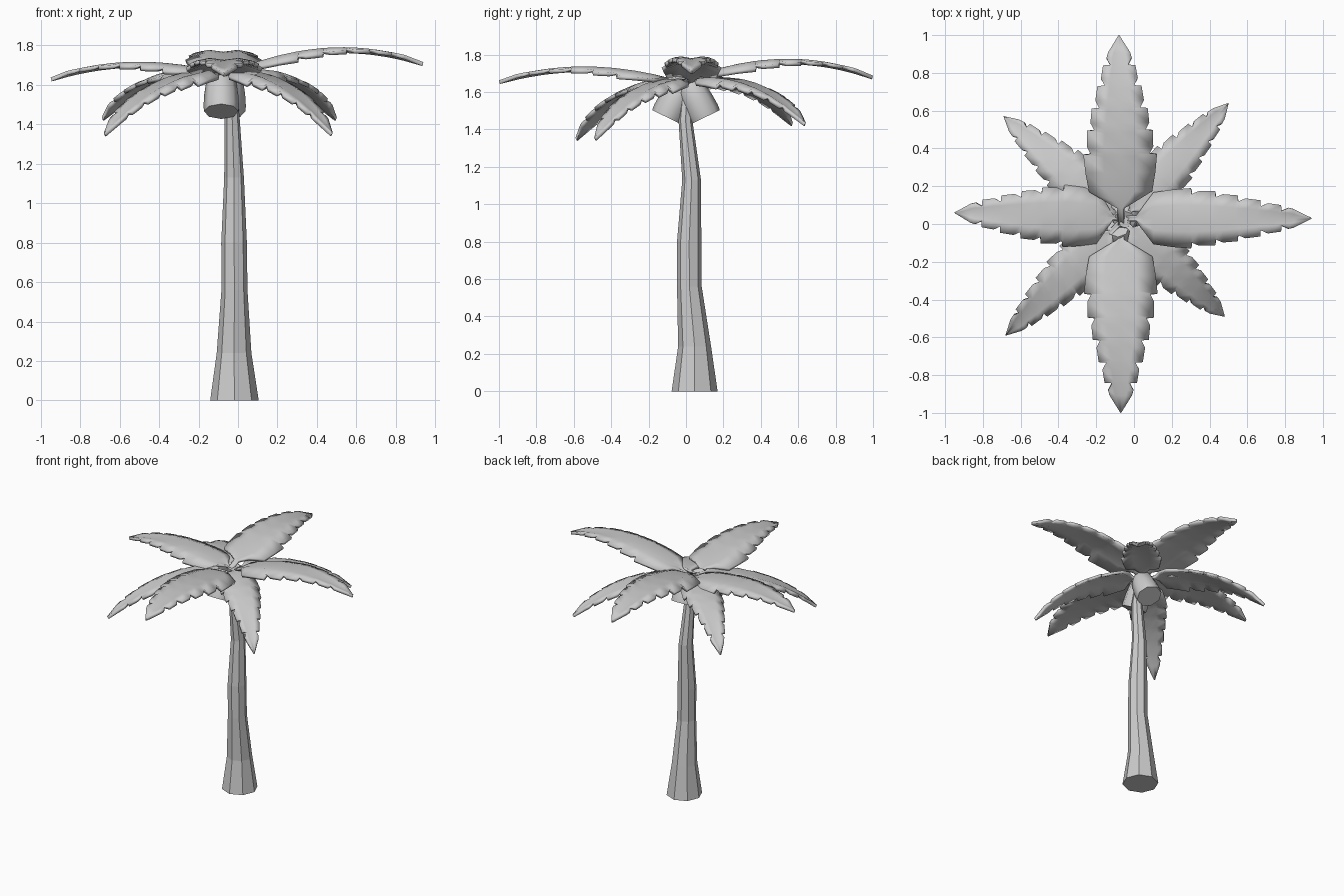
import bpy, math
from mathutils import Vector

if "Cube" in bpy.data.objects:
    bpy.data.objects.remove(bpy.data.objects["Cube"])


def make_object(name, verts, faces, smooth_angle=None):
    mesh = bpy.data.meshes.new(name)
    mesh.from_pydata(verts, [], faces)
    mesh.validate()
    ob = bpy.data.objects.new(name, mesh)
    bpy.context.collection.objects.link(ob)
    if smooth_angle:
        bpy.ops.object.select_all(action='DESELECT')
        ob.select_set(True)
        bpy.context.view_layer.objects.active = ob
        bpy.ops.object.shade_smooth_by_angle(angle=math.radians(smooth_angle))
    return ob


def loft(name, rings, sides, axis=(0, 0, 1), smooth_angle=None):
    """Capped tube through (centre, radius) rings, all perpendicular to axis."""
    rot = Vector((0, 0, 1)).rotation_difference(Vector(axis))
    verts, faces = [], []
    for centre, r in rings:
        for i in range(sides):
            a = 2 * math.pi * i / sides
            verts.append(Vector(centre) + rot @ Vector((r * math.cos(a), r * math.sin(a), 0)))
    for k in range(len(rings) - 1):
        for i in range(sides):
            j = (i + 1) % sides
            faces.append((k * sides + i, k * sides + j, (k + 1) * sides + j, (k + 1) * sides + i))
    faces.append(tuple(reversed(range(sides))))
    faces.append(tuple(range((len(rings) - 1) * sides, len(rings) * sides)))
    return make_object(name, verts, faces, smooth_angle)


# Trunk: bent, tapering octagon
loft("trunk", [
    ((-0.018, 0.046, 0.00), 0.123), ((-0.02, 0.046, 0.24), 0.088),
    ((-0.018, 0.018, 0.56), 0.066), ((-0.02, 0.017, 0.80), 0.065),
    ((-0.02, 0.030, 1.13), 0.05), ((-0.03, -0.003, 1.45), 0.037),
    ((-0.05, 0.01, 1.66), 0.03)], 8)

# Coconuts: blunt, flat-ended nuts hanging outward on either side of the trunk
for name, x, side in (("front_coconut", -0.085, -1), ("back_coconut", -0.05, 1)):
    top = Vector((x, side * 0.015, 1.645))
    axis = Vector((0, side * 0.44, -0.9)).normalized()
    profile = [(0.0, 0.06), (0.03, 0.076), (0.1, 0.086), (0.17, 0.09), (0.2, 0.087)]
    loft(name, [(top + axis * d, r) for d, r in profile], 8, axis, 50)

# Leaf outline as (midrib s, inner width, edge s, edge width)
outline = [(s, w, s, w) for s, w in
           ((-0.12, 0.08), (-0.01, 0.08), (0.03, 0.4), (0.09, 0.86), (0.2, 0.95))]
# Teeth: forward-pointing tip, a cut back toward the midrib, then the next tooth
for s, w in ((0.29, 1.0), (0.43, 0.9), (0.56, 0.76), (0.69, 0.6), (0.81, 0.44)):
    outline += [(s, w, s + 0.015, w), (s + 0.02, w - 0.02, s + 0.018, w - 0.2),
                (s + 0.06, w - 0.05, s + 0.06, w - 0.1)]
outline += [(0.9, 0.3, 0.9, 0.3), (1.0, 0.01, 1.0, 0.01)]


def leaf(name, base, tip, heights, half_width):
    """Arched toothed leaf; heights are at base, middle and tip."""
    base, tip = Vector(base), Vector(tip)
    side = Vector((base.y - tip.y, tip.x - base.x)).normalized()
    z0, zm, z1 = heights
    verts, faces = [], []
    for s_mid, w_mid, s_edge, w_edge in outline:
        inner = 0.45 * w_mid
        for s, w in ((s_edge, -w_edge), (s_mid, -inner), (s_mid, 0), (s_mid, inner), (s_edge, w_edge)):
            p = base + (tip - base) * s + side * (w * half_width)
            z = z0 * (1 - s) * (1 - 2 * s) + zm * 4 * s * (1 - s) + z1 * s * (2 * s - 1)
            u = abs(w)
            verts.append((p.x, p.y, z + 0.06 * u - 0.09 * u * u))
    n = 5
    for k in range(len(outline) - 1):
        for i in range(n - 1):
            a = k * n + i
            faces.append((a, a + n, a + n + 1, a + 1))
    ob = make_object(name, verts, faces, 40)
    mod = ob.modifiers.new("thickness", 'SOLIDIFY')
    mod.thickness = 0.02
    mod.offset = -1


# Four long upper leaves
leaf("right_leaf", (0.02, 0.03), (0.94, 0.03), (1.68, 1.78, 1.715), 0.16)
leaf("left_leaf", (-0.12, 0.035), (-0.95, 0.06), (1.66, 1.707, 1.637), 0.165)
leaf("back_leaf", (-0.07, 0.09), (-0.08, 1.0), (1.69, 1.768, 1.687), 0.195)
leaf("front_leaf", (-0.07, -0.09), (-0.07, -1.0), (1.665, 1.727, 1.662), 0.195)

# Four shorter drooping leaves between them
leaf("back_right_leaf", (-0.01, 0.08), (0.50, 0.64), (1.66, 1.63, 1.435), 0.14)
leaf("back_left_leaf", (-0.13, 0.08), (-0.69, 0.57), (1.66, 1.63, 1.435), 0.14)
leaf("front_right_leaf", (-0.01, -0.03), (0.48, -0.49), (1.66, 1.59, 1.355), 0.14)
leaf("front_left_leaf", (-0.13, -0.05), (-0.68, -0.59), (1.66, 1.59, 1.355), 0.14)
